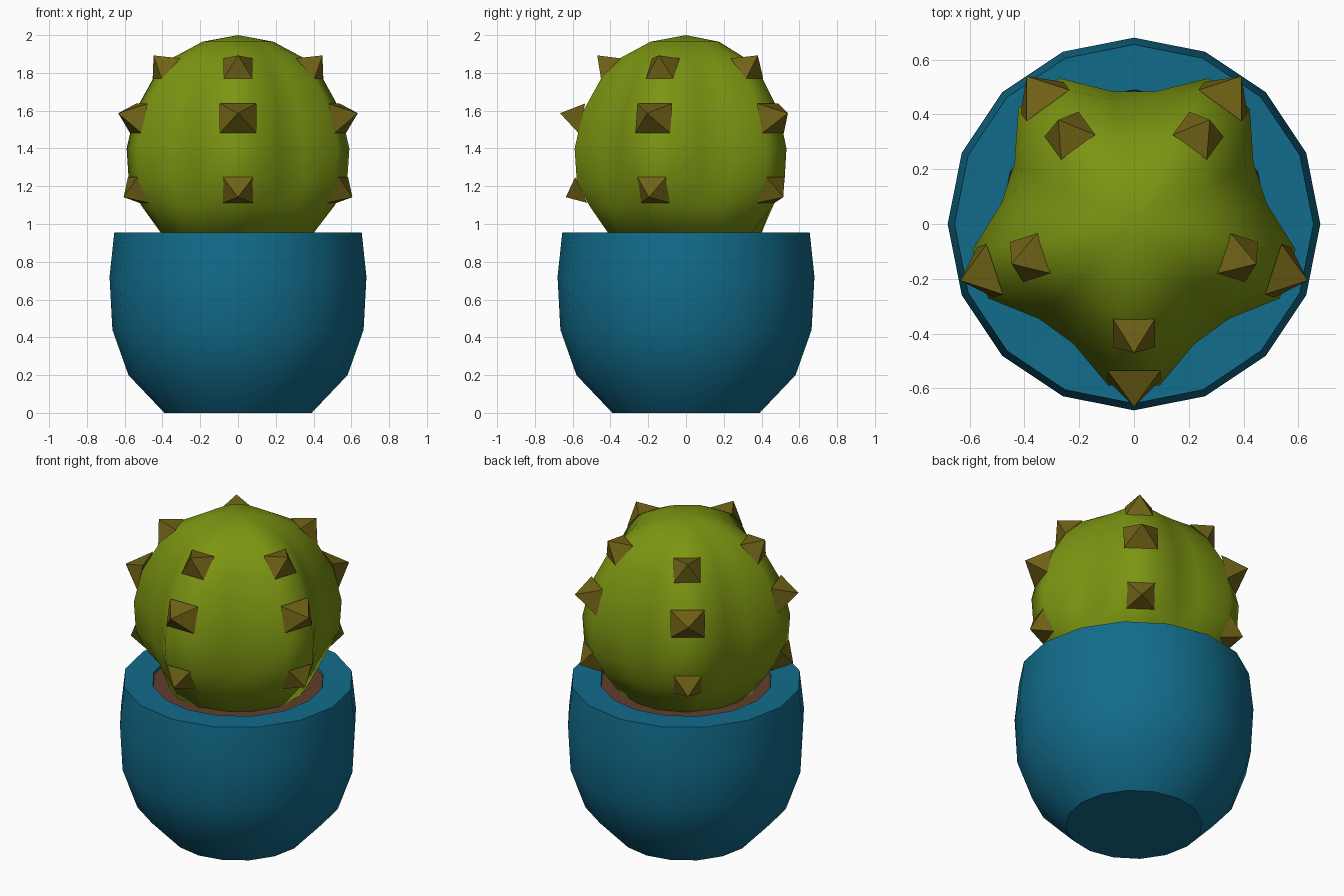
import bpy, bmesh, math
from mathutils import Vector

cube = bpy.data.objects.get("Cube")
if cube:
    bpy.data.objects.remove(cube)


def material(name, color):
    m = bpy.data.materials.new(name)
    m.use_nodes = True
    rgba = (*color, 1)
    m.diffuse_color = rgba
    m.node_tree.nodes["Principled BSDF"].inputs["Base Color"].default_value = rgba
    return m


pot_blue = material("pot blue", (0.006, 0.15, 0.26))
plant_green = material("plant green", (0.2, 0.3, 0.006))
spine_olive = material("spine olive", (0.16, 0.12, 0.008))
soil_brown = material("soil brown", (0.12, 0.05, 0.025))


def finish(bm, name, mat, smooth=None):
    bmesh.ops.recalc_face_normals(bm, faces=bm.faces)
    mesh = bpy.data.meshes.new(name)
    bm.to_mesh(mesh)
    bm.free()
    mesh.materials.append(mat)
    ob = bpy.data.objects.new(name, mesh)
    bpy.context.collection.objects.link(ob)
    if smooth:
        bpy.ops.object.select_all(action="DESELECT")
        ob.select_set(True)
        bpy.context.view_layer.objects.active = ob
        bpy.ops.object.shade_smooth_by_angle(angle=math.radians(smooth))
    return ob


def bridge(bm, rings):
    for low, high in zip(rings, rings[1:]):
        n = len(low)
        for i in range(n):
            j = (i + 1) % n
            bm.faces.new((low[i], low[j], high[j], high[i]))


def polar(radius, degrees, z):
    a = math.radians(degrees)
    return Vector((radius * math.cos(a), radius * math.sin(a), z))


# Pot: rounded sides, flat rim and a shallow lip down to the soil
SIDES = 16
POT = [(0.39, 0), (0.58, 0.2), (0.665, 0.44), (0.68, 0.72),
       (0.655, 0.955), (0.49, 0.95), (0.48, 0.9)]
bm = bmesh.new()
rings = [[bm.verts.new(polar(r, 360 * i / SIDES, z)) for i in range(SIDES)]
         for r, z in POT]
bridge(bm, rings)
bm.faces.new(rings[0])
finish(bm, "pot", pot_blue, 35)

# Soil disc
bm = bmesh.new()
bm.faces.new([bm.verts.new(polar(0.49, 360 * i / SIDES, 0.935)) for i in range(SIDES)])
finish(bm, "soil", soil_brown)

# Cactus body: five flat-topped ribs; each row is height, rib radius,
# valley ratio and half the rib's angle
RIBS = [-90 + 72 * k for k in range(5)]
BODY = [(0.92, 0.39, 1.0, 2), (1.1, 0.52, 0.88, 9), (1.22, 0.585, 0.83, 9),
        (1.4, 0.597, 0.82, 9), (1.6, 0.55, 0.83, 9), (1.77, 0.455, 0.84, 9),
        (1.88, 0.35, 0.87, 9), (1.965, 0.19, 0.93, 9)]
bm = bmesh.new()
rings = []
for z, rib, ratio, half in BODY:
    ring = []
    for a in RIBS:
        for offset, radius in ((-half, rib), (half, rib),
                               (27, rib * ratio), (45, rib * ratio)):
            ring.append(bm.verts.new(polar(radius, a + offset, z)))
    rings.append(ring)
bridge(bm, rings)
tip = bm.verts.new((0, 0, 2))
for i, v in enumerate(rings[-1]):
    bm.faces.new((v, rings[-1][(i + 1) % len(rings[-1])], tip))
bm.faces.new(rings[0])
finish(bm, "cactus_body", plant_green, 60)

# Spines: three pyramids per rib, as radius, height, upward tilt,
# half width, half height and length
SPINES = {"lower": (0.555, 1.18, -25, 0.08, 0.075, 0.09),
          "middle": (0.552, 1.56, 13, 0.097, 0.08, 0.118),
          "upper": (0.398, 1.823, 44, 0.077, 0.075, 0.1)}
for k, a in enumerate(RIBS):
    side = polar(1, a + 90, 0)
    for level, (r, z, tilt, w, h, length) in SPINES.items():
        t = math.radians(tilt)
        out = polar(math.cos(t), a, math.sin(t))
        up = out.cross(side)
        center = polar(r, a, z)
        bm = bmesh.new()
        base = [bm.verts.new(center + side * w * x + up * h * y)
                for x, y in ((-1, -1), (1, -1), (1, 1), (-1, 1))]
        apex = bm.verts.new(center + out * length)
        bm.faces.new(base)
        for i in range(4):
            bm.faces.new((base[i], base[(i + 1) % 4], apex))
        finish(bm, f"{level}_spine_{k + 1}", spine_olive)
